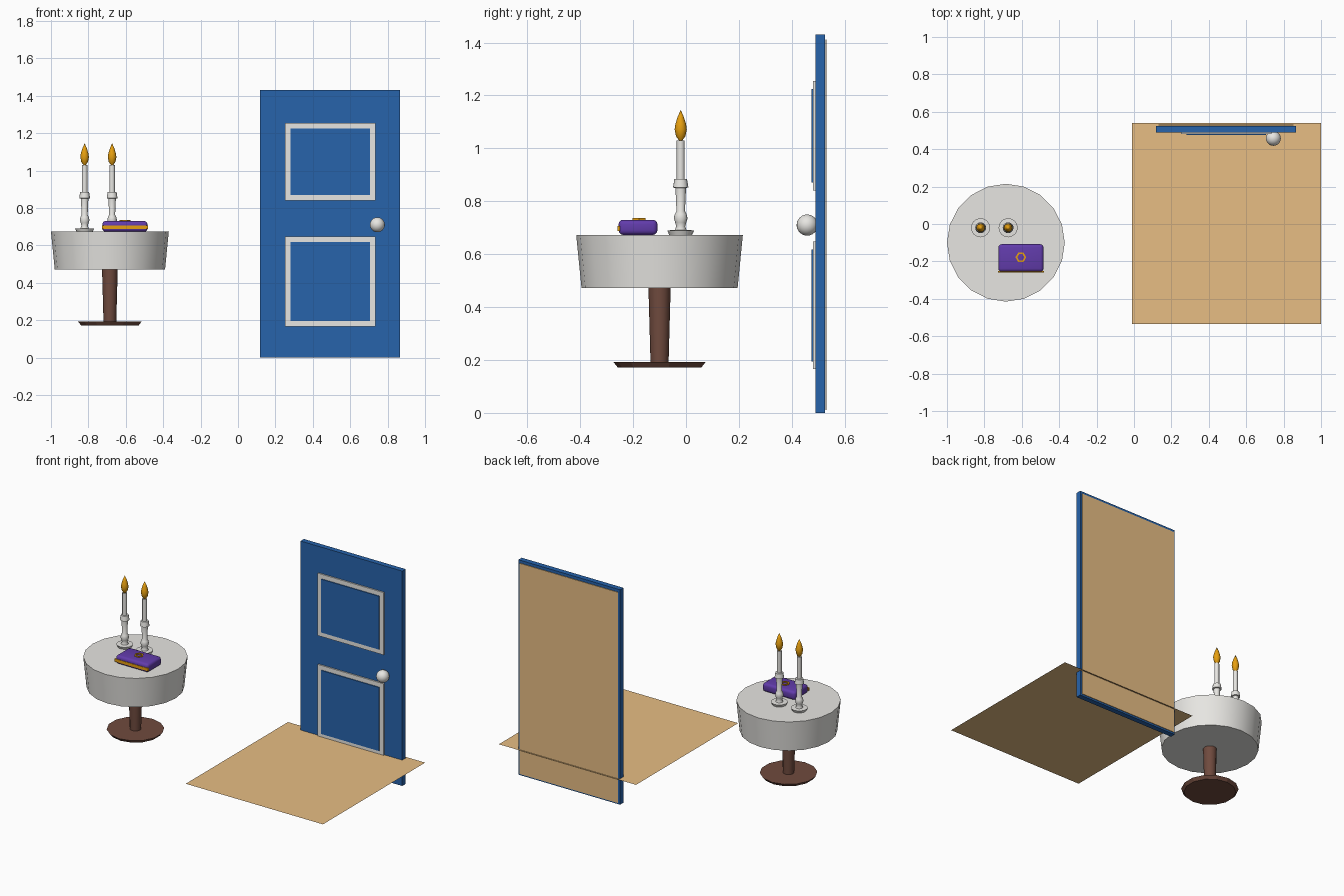
import bpy, bmesh, math
from mathutils import Matrix, Vector

if "Cube" in bpy.data.objects:
    bpy.data.objects.remove(bpy.data.objects["Cube"])


def material(name, rgb):
    mat = bpy.data.materials.new(name)
    mat.use_nodes = True
    colour = (*rgb, 1)
    mat.diffuse_color = colour
    mat.node_tree.nodes["Principled BSDF"].inputs["Base Color"].default_value = colour
    return mat


blue = material("door blue", (0.02, 0.125, 0.41))
white = material("off white", (0.8, 0.79, 0.76))
tan = material("tan", (0.8, 0.51, 0.23))
brown = material("dark wood", (0.16, 0.069, 0.048))
purple = material("purple", (0.122, 0.045, 0.41))
gold = material("gold", (0.8, 0.35, 0.005))


def finish(bm, name, mat, smooth=None):
    bmesh.ops.recalc_face_normals(bm, faces=bm.faces)
    mesh = bpy.data.meshes.new(name)
    bm.to_mesh(mesh)
    bm.free()
    mesh.materials.append(mat)
    obj = bpy.data.objects.new(name, mesh)
    bpy.context.collection.objects.link(obj)
    if smooth:
        bpy.ops.object.select_all(action="DESELECT")
        obj.select_set(True)
        bpy.context.view_layer.objects.active = obj
        bpy.ops.object.shade_smooth_by_angle(angle=math.radians(smooth))
    return obj


def box(name, mat, low, high, bevel=0):
    """Box between two corners, with optional rounded edges."""
    low, high = Vector(low), Vector(high)
    bm = bmesh.new()
    bmesh.ops.create_cube(bm, size=1, matrix=Matrix.Translation((low + high) / 2)
                          @ Matrix.Diagonal((*(high - low), 1)))
    if bevel:
        bmesh.ops.bevel(bm, geom=bm.edges[:], offset=bevel, segments=3,
                        profile=0.5, affect="EDGES")
    return finish(bm, name, mat, 35 if bevel else None)


def lathe(name, mat, centre, profile, sides, turn=0, smooth=35):
    """Turned part from (radius, height) points; zero radius closes to a tip."""
    bm = bmesh.new()
    rings = []
    for radius, z in profile:
        angles = [turn + math.tau * i / sides for i in range(sides)]
        rings.append([bm.verts.new((centre[0] + radius * math.cos(a),
                                    centre[1] + radius * math.sin(a), z)) for a in angles])
    for lower, upper in zip(rings, rings[1:]):
        for i in range(sides):
            j = (i + 1) % sides
            bm.faces.new((lower[i], lower[j], upper[j], upper[i]))
    bm.faces.new(rings[0][::-1])
    bm.faces.new(rings[-1])
    bmesh.ops.remove_doubles(bm, verts=bm.verts, dist=0.0001)
    return finish(bm, name, mat, smooth)


# Floor
bm = bmesh.new()
bm.faces.new([bm.verts.new((x, y, 0.172)) for x, y in
              ((-0.01, -0.535), (1, -0.535), (1, 0.54), (-0.01, 0.54))])
finish(bm, "floor", tan)

# Door with back sheet, framed panels and knob
box("door", blue, (0.118, 0.49, 0), (0.866, 0.525, 1.43))
box("door_back_sheet", tan, (0.13, 0.527, 0.01), (0.854, 0.531, 1.412))
for label, bottom, top in (("upper", 0.84, 1.255), ("lower", 0.165, 0.648)):
    box(label + "_panel_frame", white, (0.25, 0.481, bottom), (0.735, 0.491, top))
    box(label + "_panel", blue, (0.28, 0.475, bottom + 0.03), (0.705, 0.482, top - 0.03))
bm = bmesh.new()
bmesh.ops.create_uvsphere(bm, u_segments=20, v_segments=12, radius=0.04,
                          matrix=Matrix.Translation((0.745, 0.458, 0.71)))
finish(bm, "door_knob", white, 40)

# Round table
table = (-0.685, -0.1)
lathe("table_top", white, table, [(0.295, 0.472), (0.315, 0.673)], 20)
lathe("table_post", brown, table, [(0.034, 0.185), (0.042, 0.473)], 12)
lathe("table_foot", brown, table, [(0.158, 0.172), (0.174, 0.192)], 14, math.pi / 2, 20)

# Candlesticks with candles and flames
holder = [(0.043, 0.672), (0.051, 0.69), (0.022, 0.691), (0.017, 0.705), (0.021, 0.72),
          (0.026, 0.735), (0.022, 0.752), (0.016, 0.763), (0.02, 0.85), (0.029, 0.852),
          (0.024, 0.884), (0.015, 0.885)]
flame = [(0.005, 1.028), (0.018, 1.046), (0.023, 1.072), (0.02, 1.092),
         (0.012, 1.118), (0, 1.146)]
for side, x in (("right", -0.82), ("left", -0.673)):
    spot = (x, -0.02)
    lathe(side + "_candlestick", white, spot, holder, 16)
    lathe(side + "_candle", white, spot, [(0.015, 0.88), (0.015, 1.03)], 12)
    lathe(side + "_flame", gold, spot, flame, 12)

# Book with gilt page edge and hexagonal ring on the cover
box("book", purple, (-0.725, -0.255, 0.673), (-0.484, -0.108, 0.73), 0.017)
box("book_page_edge", gold, (-0.728, -0.258, 0.688), (-0.481, -0.25, 0.707))
ring = [(0.019, 0.728), (0.029, 0.728), (0.029, 0.736), (0.019, 0.736)]
bm = bmesh.new()
loops = [[bm.verts.new((-0.605 + r * math.cos(i * math.tau / 6),
                        -0.178 + r * math.sin(i * math.tau / 6), z)) for i in range(6)]
         for r, z in ring]
for k, loop in enumerate(loops):
    other = loops[(k + 1) % 4]
    for i in range(6):
        j = (i + 1) % 6
        bm.faces.new((loop[i], loop[j], other[j], other[i]))
finish(bm, "book_emblem", gold)
